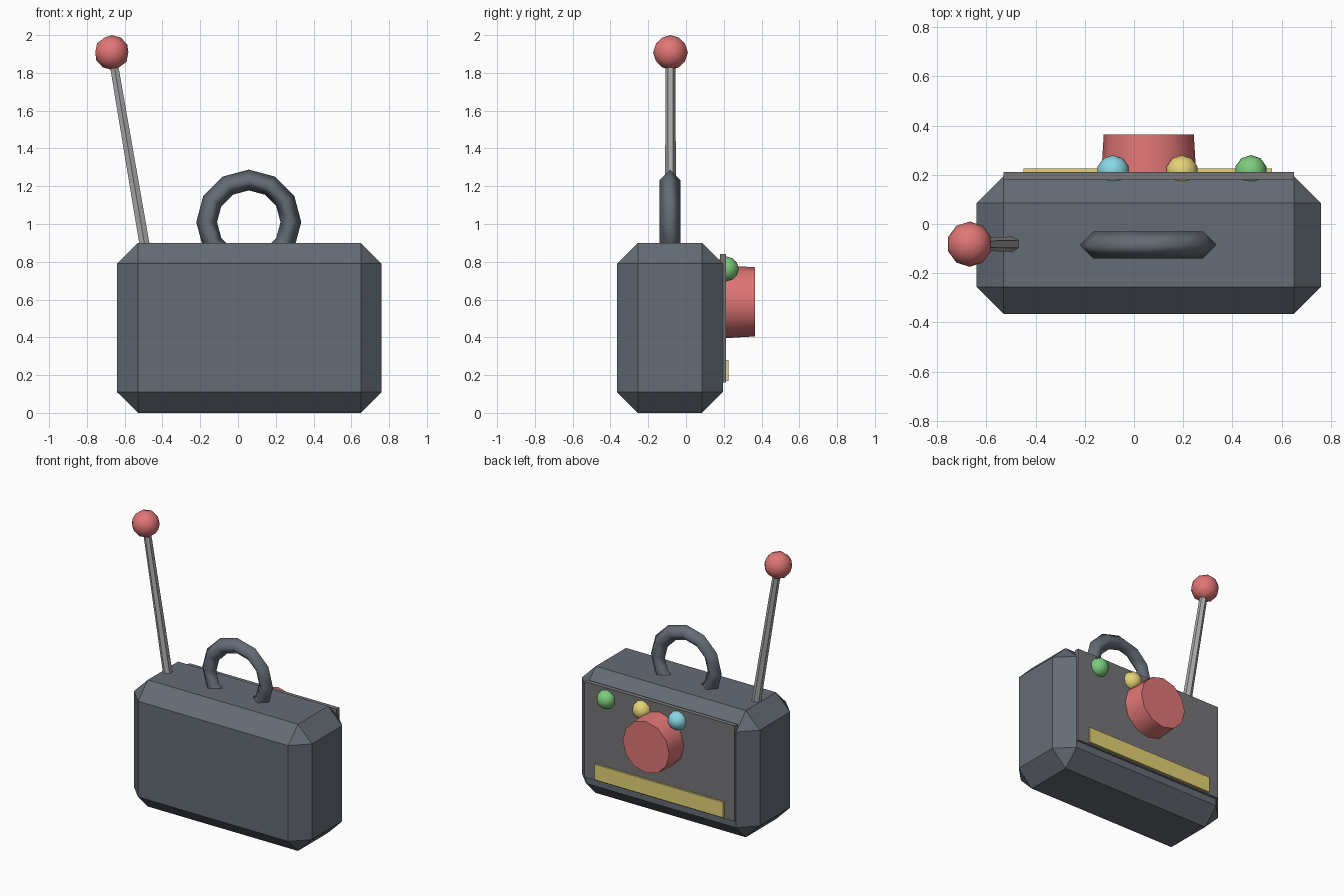
import bpy
from math import radians, pi
from mathutils import Vector

if "Cube" in bpy.data.objects:
    bpy.data.objects.remove(bpy.data.objects["Cube"])


def colour(name, rgb):
    m = bpy.data.materials.new(name)
    m.diffuse_color = (*rgb, 1)
    m.use_nodes = True
    m.node_tree.nodes["Principled BSDF"].inputs["Base Color"].default_value = m.diffuse_color
    return m


DARK = colour("dark_slate", (0.13, 0.15, 0.18))
RED = colour("red", (0.75, 0.18, 0.18))
YELLOW = colour("yellow", (0.78, 0.65, 0.18))
BLUE = colour("blue", (0.25, 0.68, 0.78))
GREEN = colour("green", (0.20, 0.60, 0.20))
METAL = colour("metal", (0.40, 0.40, 0.41))
PANEL = colour("panel_grey", (0.18, 0.18, 0.19))


def finish(name, mat, smooth=None):
    o = bpy.context.object
    o.name = name
    o.data.materials.append(mat)
    if smooth:
        bpy.ops.object.shade_smooth_by_angle(angle=radians(smooth))
    return o


def box(name, lo, hi, mat):
    lo, hi = Vector(lo), Vector(hi)
    bpy.ops.mesh.primitive_cube_add(size=1, location=(lo + hi) / 2)
    bpy.context.object.scale = hi - lo
    bpy.ops.object.transform_apply(location=False, rotation=False, scale=True)
    return finish(name, mat)


def ball(name, loc, r, mat):
    bpy.ops.mesh.primitive_ico_sphere_add(subdivisions=2, radius=r, location=loc)
    return finish(name, mat, 60)


# Chamfered case
case = box("case", (-0.64, -0.365, 0), (0.76, 0.195, 0.9), DARK)
bev = case.modifiers.new("chamfer", 'BEVEL')
bev.width = 0.11
bev.segments = 1

# Control panel and label strip on the back
box("control_panel", (-0.53, 0.18, 0.16), (0.65, 0.212, 0.84), PANEL)
box("strip", (-0.45, 0.20, 0.17), (0.56, 0.225, 0.28), YELLOW)

# Large tapered knob
bpy.ops.mesh.primitive_cone_add(vertices=12, radius1=0.193, radius2=0.183, depth=0.165,
                                location=(0.06, 0.2815, 0.588), rotation=(-pi / 2, 0, 0))
finish("knob", RED, 40)

# Row of round buttons
for i, (n, m) in enumerate((("blue", BLUE), ("yellow", YELLOW), ("green", GREEN))):
    ball(n + "_button", (-0.085 + 0.28 * i, 0.214, 0.762), 0.066, m)

# Ring handle sunk into the case top
bpy.ops.mesh.primitive_torus_add(major_segments=12, minor_segments=4, major_radius=0.223,
                                 minor_radius=0.055, location=(0.057, -0.085, 1.01),
                                 rotation=(pi / 2, 0, 0))
finish("ring_handle", DARK, 100)

# Leaning aerial with a ball tip
base, tip = Vector((-0.493, -0.082, 0.88)), Vector((-0.668, -0.082, 1.908))
bpy.ops.mesh.primitive_cone_add(vertices=6, radius1=0.031, radius2=0.025,
                                depth=(tip - base).length, location=(base + tip) / 2,
                                rotation=(0, (tip - base).angle(Vector((0, 0, 1))) * -1, 0))
finish("aerial_rod", METAL)
ball("aerial_tip", tip, 0.092, RED)
